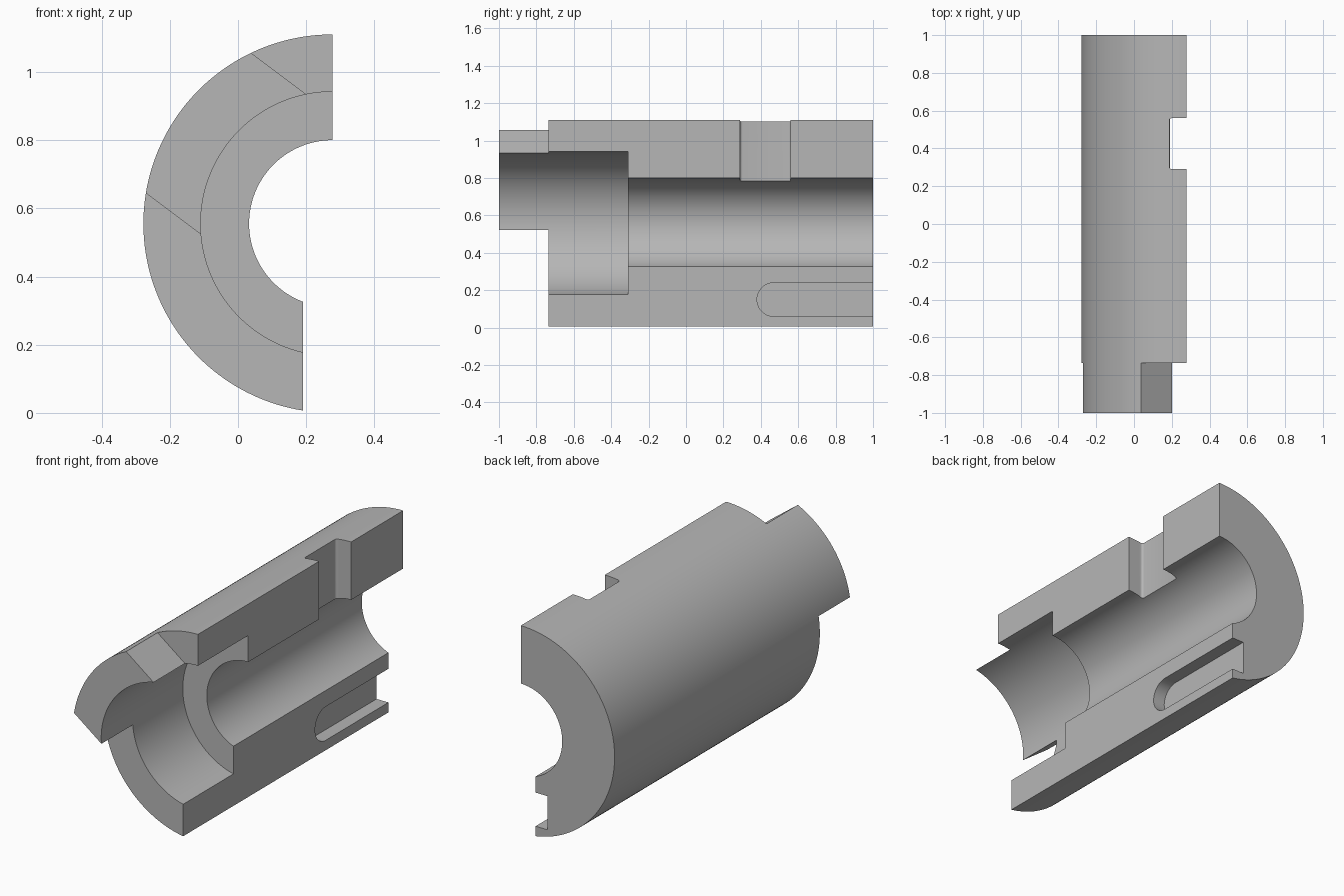
import bpy, bmesh, math
from mathutils import Matrix, Vector

cube = bpy.data.objects.get("Cube")
if cube:
    bpy.data.objects.remove(cube, do_unlink=True)

R, BORE, COUNTERBORE = 0.555, 0.245, 0.387
AXIS = Vector((0.2775, 0, R))
SEGMENTS = 180

steel = bpy.data.materials.new("plain_grey")
steel.use_nodes = True
grey = (0.47, 0.47, 0.47, 1)
steel.diffuse_color = grey
steel.node_tree.nodes["Principled BSDF"].inputs["Base Color"].default_value = grey


def make_object(name, bm):
    bmesh.ops.recalc_face_normals(bm, faces=bm.faces)
    mesh = bpy.data.meshes.new(name)
    bm.to_mesh(mesh)
    bm.free()
    mesh.materials.append(steel)
    obj = bpy.data.objects.new(name, mesh)
    bpy.context.collection.objects.link(obj)
    return obj


def box(name, lo, hi, matrix=Matrix()):
    lo, hi = Vector(lo), Vector(hi)
    bm = bmesh.new()
    bmesh.ops.create_cube(bm, size=1)
    for v in bm.verts:
        v.co = matrix @ (v.co * (hi - lo) + (lo + hi) / 2)
    return make_object(name, bm)


def prism(name, outline, vector):
    bm = bmesh.new()
    face = bm.faces.new([bm.verts.new(p) for p in outline])
    top = bmesh.ops.extrude_face_region(bm, geom=[face])
    moved = [g for g in top["geom"] if isinstance(g, bmesh.types.BMVert)]
    bmesh.ops.translate(bm, verts=moved, vec=vector)
    return make_object(name, bm)


# Sleeve: stepped wall section revolved round the bore axis
profile = [(R, -1), (R, 1), (BORE, 1), (BORE, -0.31),
           (COUNTERBORE, -0.31), (COUNTERBORE, -1)]
bm = bmesh.new()
rings = []
for i in range(SEGMENTS):
    a = math.tau * (i + 0.5) / SEGMENTS
    rings.append([bm.verts.new(AXIS + Vector((r * math.cos(a), y, r * math.sin(a))))
                  for r, y in profile])
for i, ring in enumerate(rings):
    after = rings[(i + 1) % SEGMENTS]
    for j in range(len(profile)):
        k = (j + 1) % len(profile)
        bm.faces.new((ring[j], ring[k], after[k], after[j]))
sleeve = make_object("half_sleeve", bm)

# Lengthwise cuts: upper face on the axis, lower face set further in
cutters = [box("half_cutter", (AXIS.x, -2, -1), (2, 2, 2)),
           box("lower_cutter", (0.19, -2, -1), (1.5, 2, R))]

# Front tongue: trim both sides parallel to its radial direction
tilt = Matrix.Translation(AXIS) @ Matrix.Rotation(math.atan2(0.6, 0.8), 4, 'Y')
for side, lo, hi in (("upper", 0.257, 2), ("lower", -2, -0.257)):
    cutters.append(box(side + "_tongue_cutter", (-2, -2, lo), (2, -0.735, hi), tilt))

# Notch through the upper wall, with small rounded inner corners
fillet = 0.012
notch = [(0.5, 0.29, 0.6), (0.5, 0.56, 0.6)]
for y, start in ((0.56 - fillet, 90), (0.29 + fillet, 180)):
    for i in range(5):
        a = math.radians(start + i * 22.5)
        notch.append((0.187 + fillet + fillet * math.cos(a), y + fillet * math.sin(a), 0.6))
cutters.append(prism("notch_cutter", notch, (0, 0, 1)))

# Keyway: round-ended slot open at the back of the lower face
half, middle = 0.09, 0.15
slot = [(0.12, 1.5, middle - half), (0.12, 1.5, middle + half)]
for i in range(25):
    a = math.radians(90 + i * 7.5)
    slot.append((0.12, 0.38 + half + half * math.cos(a), middle + half * math.sin(a)))
cutters.append(prism("keyway_cutter", slot, (0.5, 0, 0)))

# Carve the sleeve
bpy.ops.object.select_all(action='DESELECT')
bpy.context.view_layer.objects.active = sleeve
sleeve.select_set(True)
for cutter in cutters:
    cutter.hide_render = True
    mod = sleeve.modifiers.new(cutter.name, 'BOOLEAN')
    mod.operation = 'DIFFERENCE'
    mod.solver = 'EXACT'
    mod.object = cutter
    bpy.ops.object.modifier_apply(modifier=mod.name)
    bpy.data.objects.remove(cutter, do_unlink=True)
bpy.ops.object.shade_smooth_by_angle(angle=math.radians(25))
